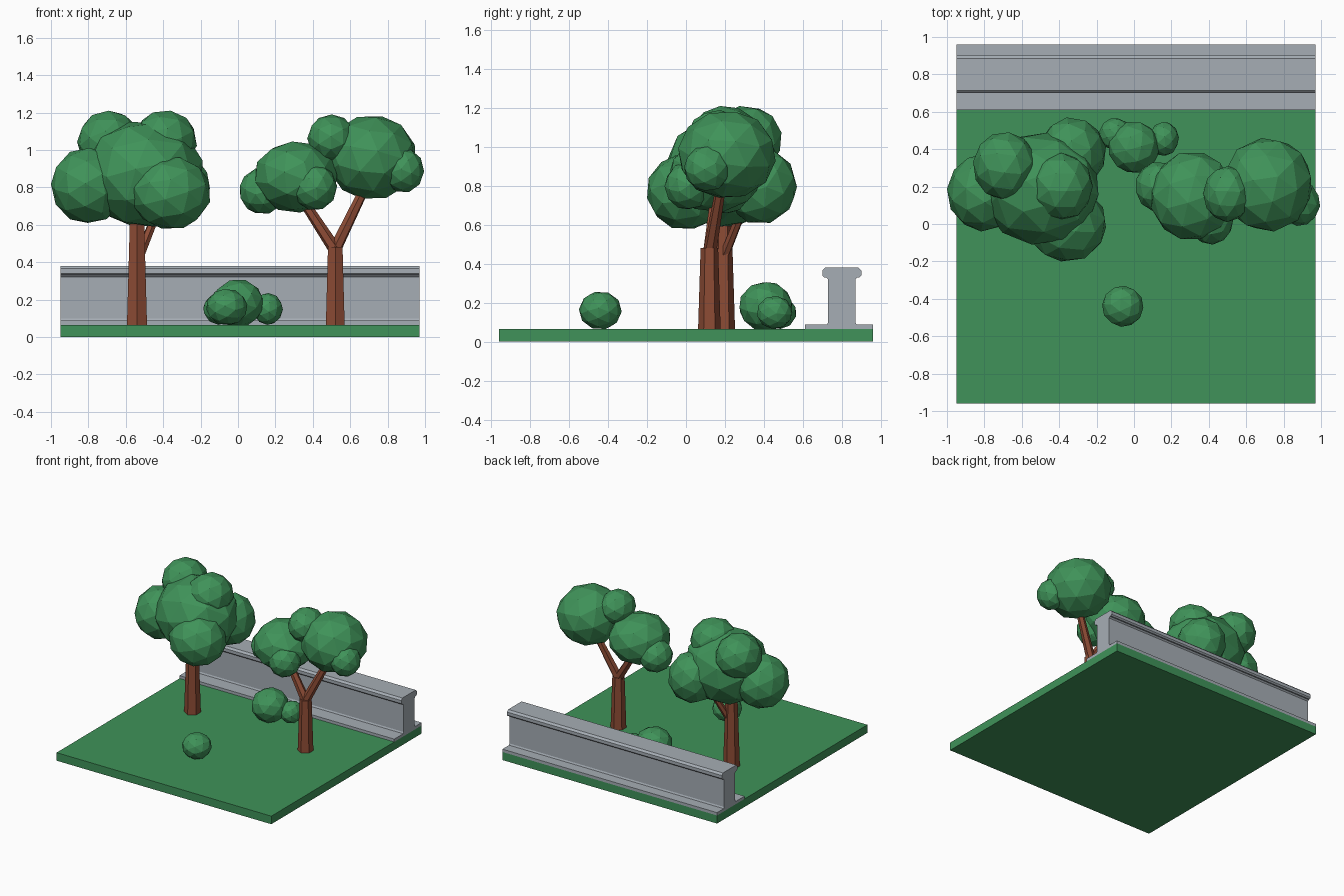
import bpy
import bmesh
import random
from mathutils import Euler, Matrix, Vector

random.seed(4)

default_cube = bpy.data.objects.get("Cube")
if default_cube:
    bpy.data.objects.remove(default_cube, do_unlink=True)


def make_material(name, red, green, blue):
    material = bpy.data.materials.new(name)
    material.use_nodes = True
    colour = (red, green, blue, 1)
    material.diffuse_color = colour
    material.node_tree.nodes["Principled BSDF"].inputs["Base Color"].default_value = colour
    return material


leaf_green = make_material("leaf green", 0.05, 0.29, 0.1)
bark_brown = make_material("bark brown", 0.26, 0.07, 0.035)
stone_grey = make_material("stone grey", 0.38, 0.42, 0.46)


def finish(name, bm, material):
    """Turn a bmesh into a flat-shaded object with one material."""
    bmesh.ops.recalc_face_normals(bm, faces=bm.faces)
    mesh = bpy.data.meshes.new(name)
    bm.to_mesh(mesh)
    bm.free()
    mesh.materials.append(material)
    obj = bpy.data.objects.new(name, mesh)
    bpy.context.collection.objects.link(obj)
    return obj


def extrude_profile(name, profile, x_start, x_end, material):
    """Sweep a closed side profile of (y, z) points along x."""
    bm = bmesh.new()
    outline = bm.faces.new([bm.verts.new((x_start, y, z)) for y, z in profile])
    swept = bmesh.ops.extrude_face_region(bm, geom=[outline])["geom"]
    moved = [item for item in swept if isinstance(item, bmesh.types.BMVert)]
    bmesh.ops.translate(bm, verts=moved, vec=(x_end - x_start, 0, 0))
    if outline.is_valid and len(outline.edges) and all(len(e.link_faces) > 2 for e in outline.edges):
        bm.faces.remove(outline)
    return finish(name, bm, material)


def limb(name, start, end, start_radius, end_radius):
    """Tapered six-sided trunk or branch between two points."""
    start, end = Vector(start), Vector(end)
    axis = end - start
    turn = axis.to_track_quat("Z", "Y").to_matrix().to_4x4()
    bm = bmesh.new()
    bmesh.ops.create_cone(bm, cap_ends=True, segments=6, radius1=start_radius,
                          radius2=end_radius, depth=axis.length,
                          matrix=Matrix.Translation((start + end) / 2) @ turn)
    return finish(name, bm, bark_brown)


def clump(name, centre, half_size):
    """Faceted leaf ball, randomly turned and fitted to its half sizes."""
    bm = bmesh.new()
    bmesh.ops.create_icosphere(bm, subdivisions=2, radius=1)
    turn = Euler([random.uniform(0, 3) for _ in range(3)]).to_matrix()
    bmesh.ops.rotate(bm, verts=bm.verts, matrix=turn)
    reach = [max(abs(v.co[i]) for v in bm.verts) for i in range(3)]
    for vert in bm.verts:
        vert.co = [centre[i] + vert.co[i] / reach[i] * half_size[i] for i in range(3)]
    return finish(name, bm, leaf_green)


# Lawn slab
left_edge, right_edge, lawn_top = -0.95, 0.97, 0.065
extrude_profile("lawn", [(-0.96, 0), (0.96, 0), (0.96, lawn_top), (-0.96, lawn_top)],
                left_edge, right_edge, leaf_green)

# Garden wall: paving, body and rounded coping
extrude_profile("wall_paving", [(0.61, lawn_top), (0.96, lawn_top), (0.96, 0.088), (0.61, 0.088)],
                left_edge, right_edge, stone_grey)
wall_middle = 0.8
half_profile = [(0.08, 0.08), (0.07, 0.1), (0.07, 0.32), (0.08, 0.33), (0.09, 0.33),
                (0.1, 0.34), (0.1, 0.365), (0.085, 0.38)]
wall_profile = [(wall_middle + y, z) for y, z in half_profile]
wall_profile += [(wall_middle - y, z) for y, z in reversed(half_profile)]
extrude_profile("garden_wall", wall_profile, left_edge, right_edge, stone_grey)

# Full tree on the right-hand side
limb("full_tree_trunk", (-0.54, 0.19, 0.06), (-0.54, 0.19, 0.75), 0.062, 0.04)
limb("full_tree_branch", (-0.52, 0.2, 0.45), (-0.42, 0.3, 0.7), 0.026, 0.022)
clump("full_tree_crown", (-0.5, 0.19, 0.87), (0.31, 0.3, 0.28))
clump("full_tree_outer_clump", (-0.8, 0.17, 0.81), (0.2, 0.21, 0.2))
clump("full_tree_front_clump", (-0.36, 0, 0.77), (0.21, 0.2, 0.19))
clump("full_tree_back_clump", (-0.33, 0.38, 0.8), (0.18, 0.19, 0.19))
clump("full_tree_top_clump_outer", (-0.69, 0.31, 1.04), (0.17, 0.18, 0.17))
clump("full_tree_top_clump_inner", (-0.39, 0.2, 1.05), (0.17, 0.18, 0.16))

# Forked tree on the left-hand side
fork = (0.52, 0.12, 0.48)
limb("forked_tree_trunk", (0.52, 0.12, 0.06), fork, 0.058, 0.045)
limb("forked_tree_inner_branch", (0.53, 0.12, 0.45), (0.34, 0.15, 0.74), 0.035, 0.026)
limb("forked_tree_outer_branch", (0.51, 0.12, 0.45), (0.68, 0.18, 0.8), 0.035, 0.026)
clump("forked_tree_inner_crown", (0.31, 0.15, 0.855), (0.22, 0.23, 0.19))
clump("forked_tree_outer_crown", (0.715, 0.21, 0.96), (0.235, 0.25, 0.22))
clump("forked_tree_top_clump", (0.5, 0.16, 1.06), (0.13, 0.15, 0.13))
clump("forked_tree_front_clump", (0.41, 0.01, 0.8), (0.12, 0.12, 0.12))
clump("forked_tree_inner_clump", (0.13, 0.2, 0.78), (0.12, 0.13, 0.12))
clump("forked_tree_outer_clump", (0.885, 0.11, 0.89), (0.11, 0.12, 0.115))

# Bushes
clump("lone_bush", (-0.06, -0.44, 0.16), (0.11, 0.11, 0.095))
clump("bush_middle", (0, 0.41, 0.18), (0.135, 0.135, 0.125))
clump("bush_side_right", (-0.1, 0.48, 0.15), (0.085, 0.085, 0.085))
clump("bush_side_left", (0.16, 0.455, 0.15), (0.08, 0.09, 0.085))
